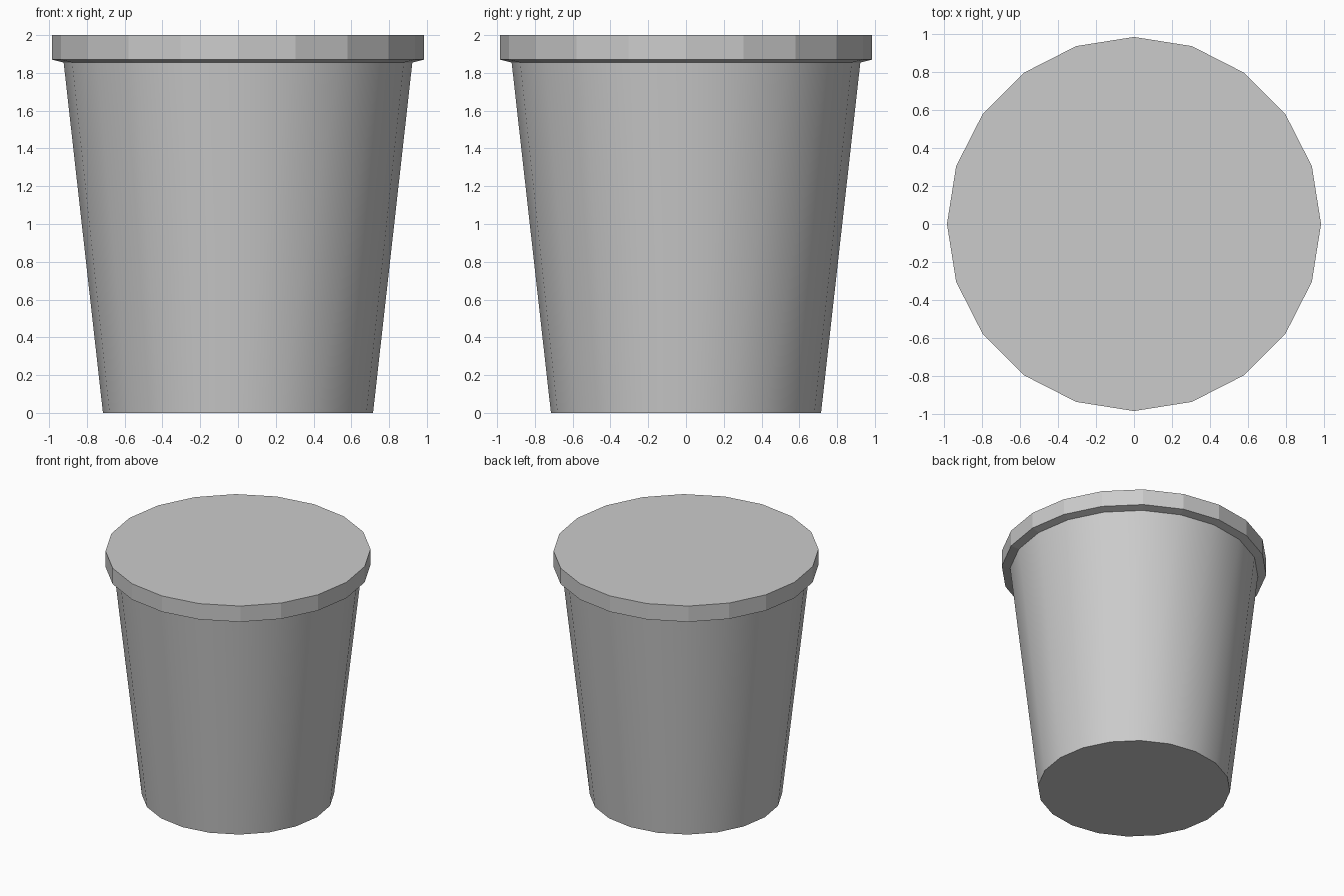
import bpy, bmesh
from math import cos, sin, tau

if "Cube" in bpy.data.objects:
    bpy.data.objects.remove(bpy.data.objects["Cube"])

SIDES = 20


def lathe(name, profile, cap_first=False, cap_last=False, smooth=False):
    """Spin a (radius, z) profile, listed bottom to top, around the z axis."""
    bm = bmesh.new()
    rings = [[bm.verts.new((r * cos(tau * i / SIDES), r * sin(tau * i / SIDES), z))
              for i in range(SIDES)] for r, z in profile]
    for low, high in zip(rings, rings[1:]):
        for i in range(SIDES):
            j = (i + 1) % SIDES
            bm.faces.new((low[i], low[j], high[j], high[i])).smooth = smooth
    if cap_first:
        bm.faces.new(rings[0][::-1])
    if cap_last:
        bm.faces.new(rings[-1])
    # Keep the cap rims crisp
    for e in bm.edges:
        if len(e.link_faces) == 2 and e.calc_face_angle() > 0.6:
            e.smooth = False
    mesh = bpy.data.meshes.new(name)
    bm.to_mesh(mesh)
    bm.free()
    obj = bpy.data.objects.new(name, mesh)
    bpy.context.collection.objects.link(obj)
    return obj


# Tapered tub, smooth wall with a flat base
lathe("tub_body", [(0.715, 0), (0.923, 1.855)], cap_first=True, smooth=True)

# Faceted lid with a slightly sloped underside lip
lathe("lid", [(0.923, 1.855), (0.985, 1.87), (0.985, 2.0)], cap_last=True)
